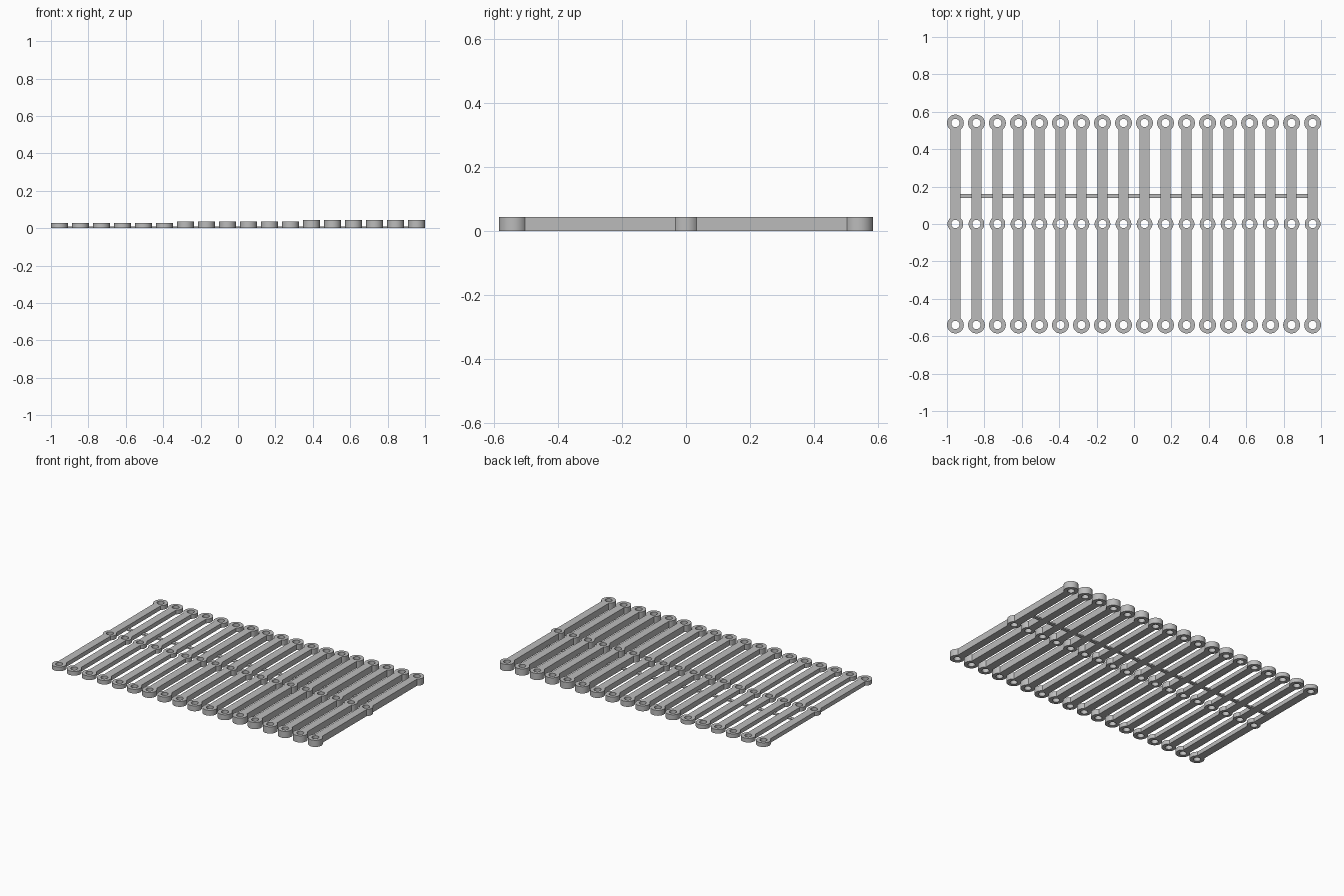
import bpy, bmesh
from math import acos, pi, cos, sin

if "Cube" in bpy.data.objects:
    bpy.data.objects.remove(bpy.data.objects["Cube"], do_unlink=True)

COUNT, PER_GROUP = 18, 6
X_END, Y_END = 0.955, 0.54          # outermost hole centres
END_R, MID_R, HOLE_R, HALF_W = 0.045, 0.042, 0.022, 0.0265
HEIGHTS = (0.028, 0.0365, 0.045)

grey = bpy.data.materials.new("plain grey")
grey.use_nodes = True
colour = (0.5, 0.5, 0.5, 1)
grey.diffuse_color = colour
grey.node_tree.nodes["Principled BSDF"].inputs["Base Color"].default_value = colour


def arc(cy, r, a, b, n):
    return [(r * cos(a + (b - a) * i / n), cy + r * sin(a + (b - a) * i / n))
            for i in range(n + 1)]


def add_spline(curve, pts):
    s = curve.splines.new('POLY')
    s.points.add(len(pts) - 1)
    for p, (x, y) in zip(s.points, pts):
        p.co = (x, y, 0, 1)
    s.use_cyclic_u = True


def link_mesh(height):
    """Flat bar with a ring at each end and a boss in the middle."""
    e, m = acos(HALF_W / END_R), acos(HALF_W / MID_R)
    outline = (arc(0, MID_R, -m, m, 10)
               + arc(Y_END, END_R, -e, pi + e, 32)
               + arc(0, MID_R, pi - m, pi + m, 10)
               + arc(-Y_END, END_R, pi - e, 2 * pi + e, 32))
    curve = bpy.data.curves.new("link_profile", 'CURVE')
    curve.dimensions = '2D'
    curve.fill_mode = 'BOTH'
    curve.extrude = height / 2
    add_spline(curve, outline)
    for cy in (-Y_END, 0, Y_END):
        add_spline(curve, arc(cy, HOLE_R, 0, 2 * pi, 32)[:-1])
    helper = bpy.data.objects.new("link_helper", curve)
    bpy.context.collection.objects.link(helper)
    dg = bpy.context.evaluated_depsgraph_get()
    mesh = bpy.data.meshes.new_from_object(helper.evaluated_get(dg))
    bpy.data.objects.remove(helper, do_unlink=True)

    # weld the caps to the walls and sit the link on the ground
    bm = bmesh.new()
    bm.from_mesh(mesh)
    bmesh.ops.remove_doubles(bm, verts=bm.verts, dist=1e-5)
    bmesh.ops.recalc_face_normals(bm, faces=bm.faces)
    bmesh.ops.translate(bm, verts=bm.verts, vec=(0, 0, height / 2))
    for f in bm.faces:
        f.smooth = True
    for ed in bm.edges:
        ed.smooth = ed.calc_face_angle(pi) < 0.5
    bm.to_mesh(mesh)
    bm.free()
    mesh.materials.clear()
    mesh.materials.append(grey)
    return mesh


# three thicknesses of link, six of each
meshes = [link_mesh(h) for h in HEIGHTS]
for i in range(COUNT):
    ob = bpy.data.objects.new(f"link_{i + 1}", meshes[i // PER_GROUP])
    ob.location.x = -X_END + 2 * X_END * i / (COUNT - 1)
    bpy.context.collection.objects.link(ob)

# thin strip joining all links underneath
bpy.ops.mesh.primitive_cube_add(size=1, location=(0, 0.15, 0.0045))
strip = bpy.context.object
strip.name = "joining_strip"
strip.scale = (2 * X_END, 0.022, 0.009)
strip.data.materials.append(grey)
